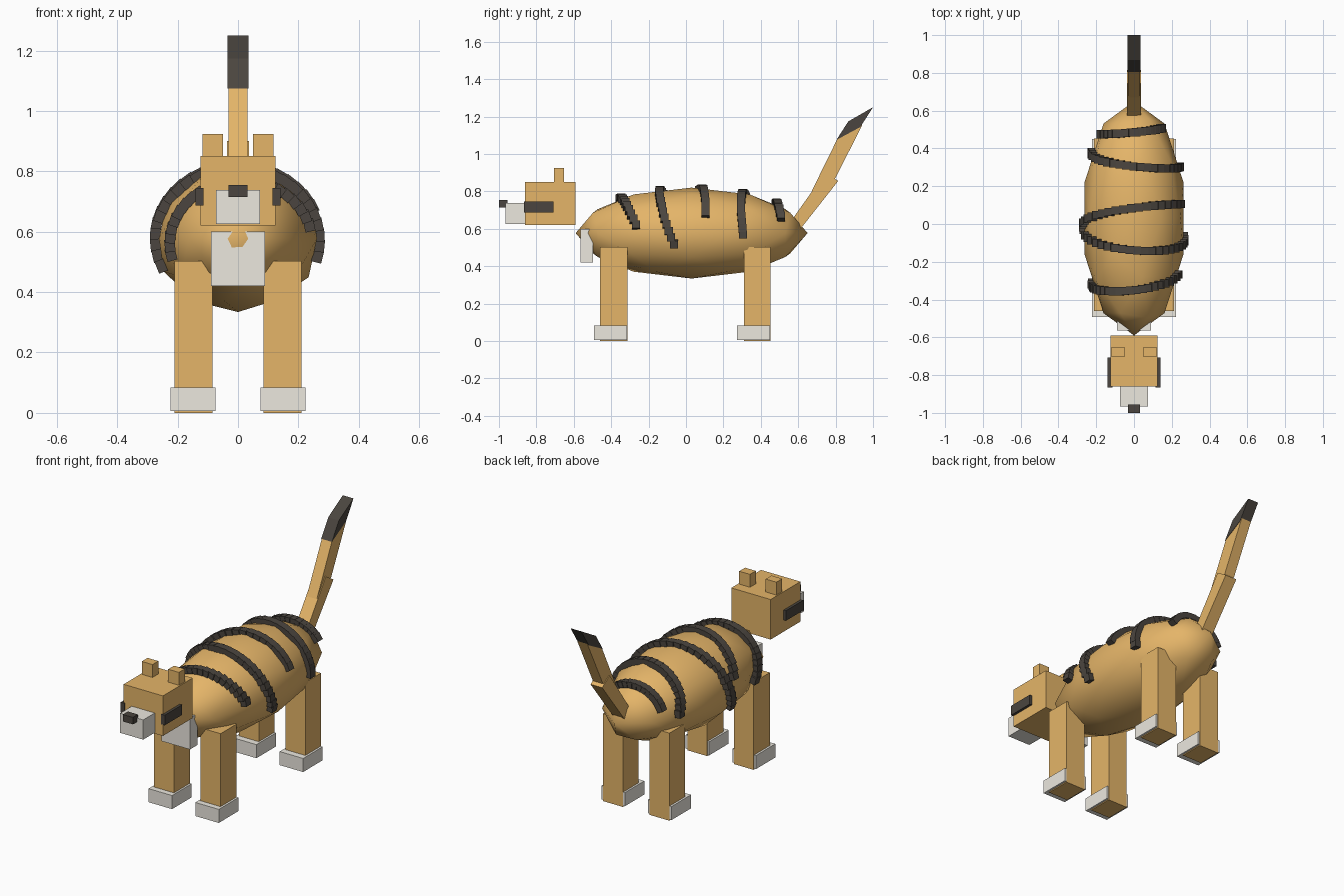
import bpy, bmesh, math
from mathutils import Matrix, Vector

if "Cube" in bpy.data.objects:
    bpy.data.objects.remove(bpy.data.objects["Cube"])


def material(name, rgb):
    m = bpy.data.materials.new(name)
    m.diffuse_color = (*rgb, 1)
    m.use_nodes = True
    m.node_tree.nodes["Principled BSDF"].inputs["Base Color"].default_value = m.diffuse_color
    return m


TAN = material("tan fur", (0.78, 0.46, 0.14))
DARK = material("dark fur", (0.07, 0.06, 0.05))
PALE = material("pale fur", (0.84, 0.81, 0.74))


def finish(name, bm, mat):
    bmesh.ops.recalc_face_normals(bm, faces=bm.faces)
    me = bpy.data.meshes.new(name)
    bm.to_mesh(me)
    bm.free()
    me.materials.append(mat)
    ob = bpy.data.objects.new(name, me)
    bpy.context.collection.objects.link(ob)
    return ob


def add_box(bm, centre, size, roll=0.0):
    m = (Matrix.Translation(centre) @ Matrix.Rotation(roll, 4, 'Y')
         @ Matrix.Diagonal((*size, 1)))
    bmesh.ops.create_cube(bm, size=1, matrix=m)


def box(name, x, y, z, mat):
    """Box from (min, max) ranges."""
    bm = bmesh.new()
    lo, hi = Vector((x[0], y[0], z[0])), Vector((x[1], y[1], z[1]))
    add_box(bm, (lo + hi) / 2, hi - lo)
    return finish(name, bm, mat)


def pair(name, x, y, z, mat):
    box("right_" + name, x, y, z, mat)
    box("left_" + name, (-x[1], -x[0]), y, z, mat)


def prism(name, side, half, mat):
    """Side outline (y, z) extruded across x."""
    bm = bmesh.new()
    f = bm.faces.new([bm.verts.new((-half, y, z)) for y, z in side])
    ext = bmesh.ops.extrude_face_region(bm, geom=[f])["geom"]
    bmesh.ops.translate(bm, vec=(2 * half, 0, 0),
                        verts=[v for v in ext if isinstance(v, bmesh.types.BMVert)])
    return finish(name, bm, mat)


# Body: stretched icosphere, smooth shaded
CY, CZ, RX, RY, RZ = 0.03, 0.577, 0.275, 0.62, 0.243
bm = bmesh.new()
bmesh.ops.create_icosphere(bm, subdivisions=2, radius=1,
                           matrix=Matrix.Translation((0, CY, CZ)) @ Matrix.Diagonal((RX, RY, RZ, 1)))
for f in bm.faces:
    f.smooth = True
finish("body", bm, TAN)

# Head
box("head", (-0.125, 0.125), (-0.86, -0.59), (0.62, 0.85), TAN)
box("muzzle", (-0.073, 0.073), (-0.965, -0.85), (0.625, 0.738), PALE)
box("nose", (-0.032, 0.032), (-1.0, -0.955), (0.715, 0.755), DARK)
pair("ear", (0.05, 0.118), (-0.705, -0.652), (0.84, 0.924), TAN)
pair("cheek_stripe", (0.115, 0.14), (-0.865, -0.708), (0.687, 0.745), DARK)
box("chest", (-0.09, 0.09), (-0.565, -0.497), (0.42, 0.60), PALE)

# Legs and paws
for name, y, py in (("front", (-0.46, -0.313), (-0.493, -0.315)),
                    ("back", (0.31, 0.452), (0.273, 0.45))):
    pair(name + "_leg", (0.085, 0.211), y, (0.0, 0.503), TAN)
    pair(name + "_paw", (0.074, 0.223), py, (0.006, 0.084), PALE)

# Tail
prism("tail_base", [(0.545, 0.618), (0.585, 0.565), (0.814, 0.856), (0.745, 0.90)], 0.037, TAN)
prism("tail_middle", [(0.67, 0.797), (0.80, 0.872), (0.942, 1.155), (0.809, 1.08)], 0.032, TAN)
prism("tail_tip", [(0.804, 1.075), (0.932, 1.144), (1.0, 1.25), (0.868, 1.174)], 0.034, DARK)

# Stripes: chains of boxes over the back; (angle, y) at left end, top, right end
stripes = [((-105, -0.31), (0, -0.35), (78, -0.268)),
           ((-72, -0.06), (0, -0.14), (104, -0.065)),
           ((-112, -0.045), (0, 0.085), (64, 0.105)),
           ((-85, 0.38), (0, 0.305), (92, 0.305)),
           ((-65, 0.475), (0, 0.485), (55, 0.507))]
for i, ((a0, y0), (_, y1), (a2, y2)) in enumerate(stripes):
    # quadratic y = y1 + b*a + c*a^2 through the three points
    s0, s2 = (y0 - y1) / a0, (y2 - y1) / a2
    c = (s2 - s0) / (a2 - a0)
    b = s0 - c * a0
    bm = bmesh.new()
    n = round((a2 - a0) / 8.5)
    for k in range(n + 1):
        a = a0 + (a2 - a0) * k / n
        y = y1 + b * a + c * a * a
        s = math.sqrt(1 - ((y - CY) / RY) ** 2)
        t = math.radians(a)
        add_box(bm, (RX * s * math.sin(t), y, CZ + RZ * s * math.cos(t)),
                (0.042, 0.043, 0.034), t)
    finish(f"back_stripe_{i + 1}", bm, DARK)
